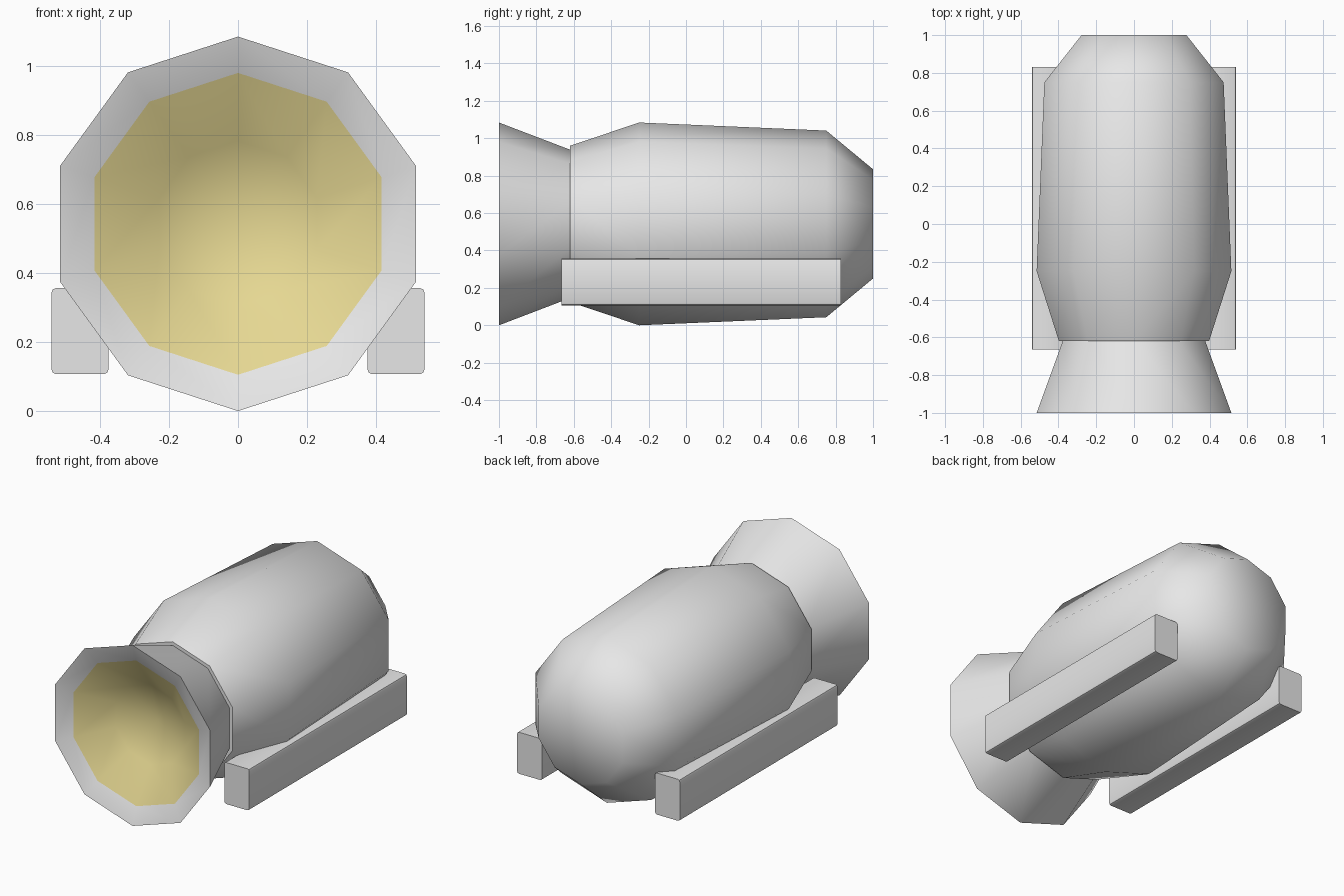
import bpy, bmesh, math

if "Cube" in bpy.data.objects:
    bpy.data.objects.remove(bpy.data.objects["Cube"])

SIDES = 10
CENTRE_Z = 0.542


def material(name, rgb):
    m = bpy.data.materials.new(name)
    m.diffuse_color = (*rgb, 1.0)
    m.use_nodes = True
    m.node_tree.nodes["Principled BSDF"].inputs["Base Color"].default_value = m.diffuse_color
    return m


grey = material("light grey", (0.80, 0.80, 0.80))
yellow = material("pale yellow", (0.79, 0.685, 0.29))


def finish(name, bm, mats, angle):
    bmesh.ops.recalc_face_normals(bm, faces=bm.faces)
    mesh = bpy.data.meshes.new(name)
    bm.to_mesh(mesh)
    bm.free()
    for m in mats:
        mesh.materials.append(m)
    ob = bpy.data.objects.new(name, mesh)
    bpy.context.collection.objects.link(ob)
    bpy.ops.object.select_all(action='DESELECT')
    ob.select_set(True)
    bpy.context.view_layer.objects.active = ob
    bpy.ops.object.shade_smooth_by_angle(angle=math.radians(angle))
    return ob


def lathe_y(name, profile, mats, colours=None, angle=60):
    """Ten-sided closed solid round the y axis from (radius, y) points."""
    bm = bmesh.new()
    rings = []
    for r, y in profile:
        if r == 0:
            rings.append([bm.verts.new((0, y, CENTRE_Z))] * SIDES)
        else:
            rings.append([bm.verts.new((r * math.sin(a), y, CENTRE_Z + r * math.cos(a)))
                          for a in (2 * math.pi * i / SIDES for i in range(SIDES))])
    for k in range(len(rings) - 1):
        p, q = rings[k], rings[k + 1]
        for i in range(SIDES):
            j = (i + 1) % SIDES
            loop = list(dict.fromkeys((p[i], p[j], q[j], q[i])))
            f = bm.faces.new(loop)
            f.material_index = colours[k] if colours else 0
    return finish(name, bm, mats, angle)


# Barrel-shaped tank, blunt at the back
lathe_y("tank_body",
        [(0, -0.62), (0.418, -0.62), (0.542, -0.25), (0.499, 0.75), (0.292, 1.0), (0, 1.0)],
        [grey])

# Flared nozzle with a grey lip and a yellow dished inside
lathe_y("nozzle",
        [(0, -0.61), (0.393, -0.61), (0.542, -1.0), (0.437, -0.965), (0.24, -0.83), (0, -0.76)],
        [grey, yellow], [0, 0, 0, 1, 1])

# Two long side rails with slightly softened long edges
for side, label in ((-1, "left"), (1, "right")):
    bm = bmesh.new()
    bmesh.ops.create_cube(bm, size=1)
    for v in bm.verts:
        v.co.x = side * 0.4575 + v.co.x * 0.165
        v.co.y = 0.0825 + v.co.y * 1.495
        v.co.z = 0.2315 + v.co.z * 0.249
    long_edges = [e for e in bm.edges
                  if abs(e.verts[0].co.y - e.verts[1].co.y) > 1]
    bmesh.ops.bevel(bm, geom=long_edges, offset=0.013, segments=2,
                    profile=0.5, affect='EDGES')
    finish(label + "_rail", bm, [grey], 30)
